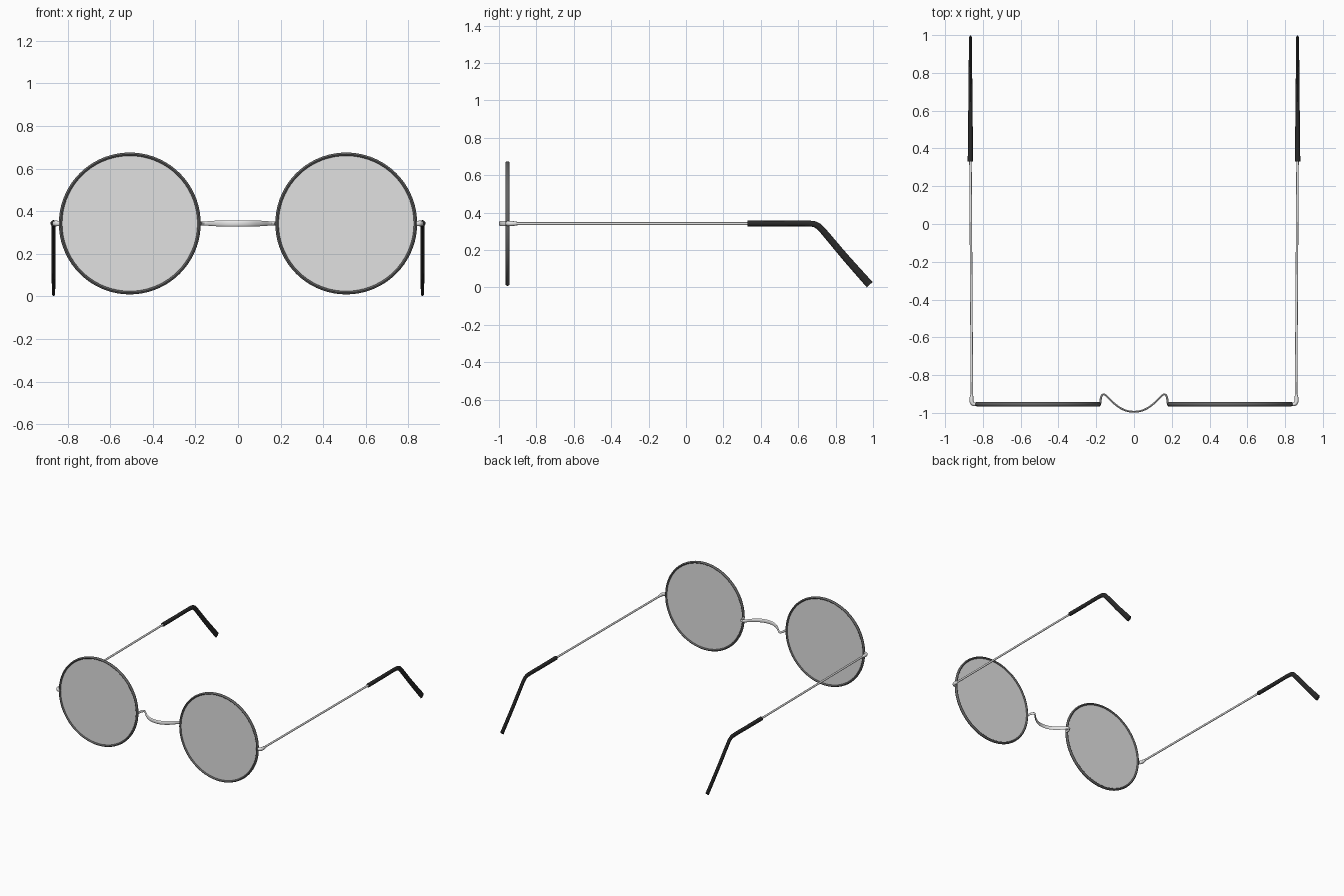
import bpy, bmesh, math
from mathutils import Vector

if "Cube" in bpy.data.objects:
    bpy.data.objects.remove(bpy.data.objects["Cube"])


def material(name, value):
    m = bpy.data.materials.new(name)
    m.diffuse_color = (value, value, value, 1)
    m.use_nodes = True
    m.node_tree.nodes["Principled BSDF"].inputs["Base Color"].default_value = m.diffuse_color
    return m


LENS = material("grey lens", 0.75)
METAL = material("pale metal", 0.80)
RIM = material("dark rim", 0.125)
BLACK = material("black tip", 0.022)

Z = 0.342        # height of the lens centres
FRONT = -0.954   # depth of the lens plane
LENS_X = 0.508
RADIUS = 0.325


def finish(name, bm, mat):
    bmesh.ops.recalc_face_normals(bm, faces=bm.faces)
    me = bpy.data.meshes.new(name)
    bm.to_mesh(me)
    bm.free()
    me.materials.append(mat)
    ob = bpy.data.objects.new(name, me)
    bpy.context.collection.objects.link(ob)
    bpy.ops.object.select_all(action='DESELECT')
    bpy.context.view_layer.objects.active = ob
    ob.select_set(True)
    bpy.ops.object.shade_smooth_by_angle(angle=math.radians(40))
    return ob


def smooth_path(pts, steps=6):
    """Catmull-Rom through rows of (x, y, z, size along axis, size across)."""
    out = []
    for i in range(len(pts) - 1):
        p = [pts[max(0, min(len(pts) - 1, i + k))] for k in (-1, 0, 1, 2)]
        for s in range(steps):
            t = s / steps
            out.append([0.5 * (2 * b + (c - a) * t + (2 * a - 5 * b + 4 * c - d) * t * t
                               + (3 * b - a - 3 * c + d) * t ** 3)
                        for a, b, c, d in zip(*p)])
    out.append(list(pts[-1]))
    return out


def sweep(name, rows, axis, mat, sides=12, closed=False):
    """Elliptical tube along a planar path; axis is the normal of that plane."""
    bm = bmesh.new()
    axis = Vector(axis)
    n = len(rows)
    rings = []
    for i, (x, y, z, along, across) in enumerate(rows):
        a = rows[i - 1] if closed or i else rows[0]
        b = rows[(i + 1) % n] if closed or i < n - 1 else rows[-1]
        tangent = (Vector(b[:3]) - Vector(a[:3])).normalized()
        side = tangent.cross(axis).normalized()
        ring = []
        for k in range(sides):
            ang = math.tau * k / sides
            ring.append(bm.verts.new(Vector((x, y, z)) + axis * (math.cos(ang) * along / 2)
                                     + side * (math.sin(ang) * across / 2)))
        rings.append(ring)
    for i in range(n if closed else n - 1):
        r, q = rings[i], rings[(i + 1) % n]
        for k in range(sides):
            j = (k + 1) % sides
            bm.faces.new((r[k], r[j], q[j], q[k]))
    if not closed:
        bm.faces.new(rings[0])
        bm.faces.new(rings[-1])
    return finish(name, bm, mat)


for s, label in ((-1, "left"), (1, "right")):
    # round wire rim
    circle = [(s * LENS_X + RADIUS * math.cos(a), FRONT, Z + RADIUS * math.sin(a), 0.023, 0.016)
              for a in (math.tau * i / 72 for i in range(72))]
    sweep(label + "_rim", circle, (0, 1, 0), RIM, 12, True)

    # flat lens disc
    bm = bmesh.new()
    bmesh.ops.create_cone(bm, cap_ends=True, segments=72, radius1=RADIUS, radius2=RADIUS, depth=0.006)
    for v in bm.verts:
        v.co = Vector((s * LENS_X + v.co.x, FRONT + v.co.z, Z + v.co.y))
    finish(label + "_lens", bm, LENS)

    # end piece curling round from the rim to the arm
    end_piece = [(s * 0.835, FRONT, Z, 0.023, 0.018), (s * 0.850, FRONT, Z, 0.026, 0.020),
                 (s * 0.860, FRONT + 0.014, Z, 0.026, 0.022), (s * 0.860, -0.918, Z, 0.024, 0.020),
                 (s * 0.859, -0.903, Z, 0.017, 0.014)]
    sweep(label + "_end_piece", smooth_path(end_piece, 4), (0, 0, 1), METAL)

    # thin straight arm
    arm = [(s * 0.858, -0.92, Z, 0.015, 0.013), (s * 0.866, 0.36, Z, 0.015, 0.013)]
    sweep(label + "_arm", arm, (0, 0, 1), METAL, 12)

    # ear tip, bent down and flattened towards its end
    x = s * 0.866
    tip = [(x, 0.33, Z, 0.029, 0.030), (x, 0.50, Z, 0.025, 0.030), (x, 0.655, Z, 0.022, 0.031),
           (x, 0.700, Z - 0.010, 0.021, 0.033), (x, 0.735, Z - 0.042, 0.020, 0.035),
           (x, 0.850, Z - 0.178, 0.018, 0.038), (x, 0.982, Z - 0.327, 0.016, 0.042)]
    sweep(label + "_ear_tip", smooth_path(tip, 6), (1, 0, 0), BLACK)

# bridge: slim hooks at the rims, a wider bowed band in the middle
half = [(0.178, -0.950, Z, 0.017, 0.012), (0.175, -0.920, Z, 0.017, 0.011),
        (0.164, -0.902, Z, 0.017, 0.010), (0.148, -0.908, Z, 0.020, 0.010),
        (0.105, -0.950, Z, 0.026, 0.010), (0.055, -0.983, Z, 0.028, 0.010)]
middle = [(0, -0.994, Z, 0.028, 0.010)]
mirrored = [(-p[0],) + p[1:] for p in reversed(half)]
sweep("bridge", smooth_path(half + middle + mirrored, 5), (0, 0, 1), METAL)
